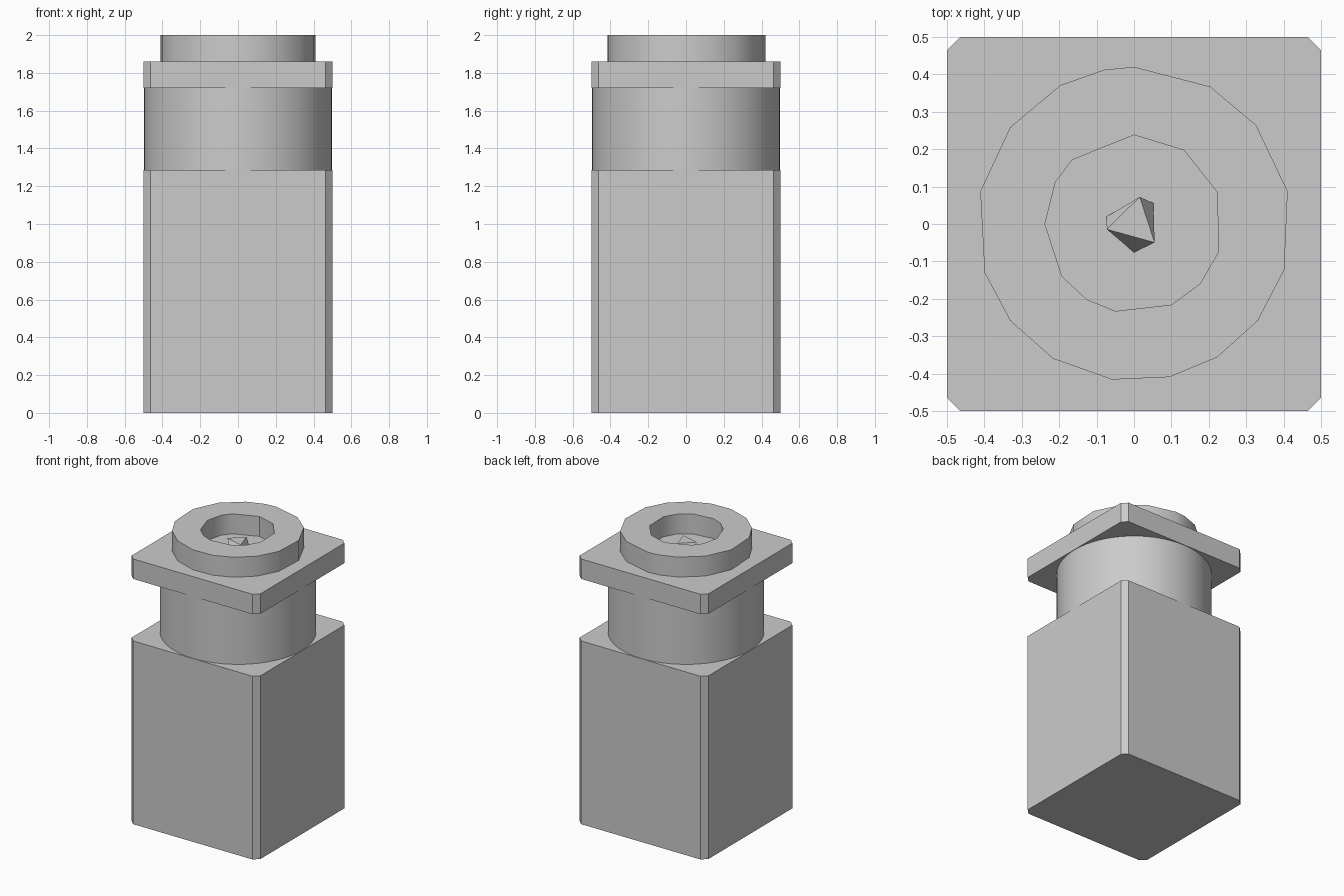
import bpy, bmesh, math
from math import radians

# Remove the default cube
cube = bpy.data.objects.get("Cube")
if cube:
    bpy.data.objects.remove(cube, do_unlink=True)

GREY = (0.6, 0.6, 0.6, 1.0)
grey = bpy.data.materials.new("plain grey")
grey.use_nodes = True
grey.diffuse_color = GREY
grey.node_tree.nodes["Principled BSDF"].inputs["Base Color"].default_value = GREY

BODY_TOP, NECK_TOP, PLATE_TOP, RIM_TOP = 1.285, 1.72, 1.86, 2.0


def finish(bm, name, smooth=False):
    bmesh.ops.recalc_face_normals(bm, faces=bm.faces[:])
    mesh = bpy.data.meshes.new(name)
    bm.to_mesh(mesh)
    bm.free()
    mesh.materials.append(grey)
    obj = bpy.data.objects.new(name, mesh)
    bpy.context.collection.objects.link(obj)
    if smooth:
        bpy.ops.object.select_all(action='DESELECT')
        obj.select_set(True)
        bpy.context.view_layer.objects.active = obj
        bpy.ops.object.shade_smooth_by_angle(angle=radians(35))
    return obj


def chamfered_block(name, z0, z1, half=0.5, cut=0.036):
    """Square prism with its four upright edges cut off."""
    bm = bmesh.new()
    bmesh.ops.create_cube(bm, size=1)
    for v in bm.verts:
        v.co = (v.co.x * 2 * half, v.co.y * 2 * half, z1 if v.co.z > 0 else z0)
    upright = [e for e in bm.edges if abs(e.verts[0].co.z - e.verts[1].co.z) > 0.01]
    bmesh.ops.bevel(bm, geom=upright, offset=cut, segments=1, affect='EDGES')
    return finish(bm, name)


def outline(bm, angles, radius, z):
    """Closed loop of edges around the axis at the given angles."""
    vs = [bm.verts.new((radius * math.cos(radians(a)), radius * math.sin(radians(a)), z))
          for a in angles]
    return [bm.edges.new((vs[i], vs[(i + 1) % len(vs)])) for i in range(len(vs))]


# Tall body and the upper plate
chamfered_block("body", 0, BODY_TOP)
chamfered_block("plate", NECK_TOP, PLATE_TOP)

# Smooth round neck between them
bm = bmesh.new()
bmesh.ops.create_cone(bm, cap_ends=True, segments=64, radius1=0.497, radius2=0.497,
                      depth=NECK_TOP - BODY_TOP)
bmesh.ops.translate(bm, verts=bm.verts[:], vec=(0, 0, (BODY_TOP + NECK_TOP) / 2))
finish(bm, "neck", smooth=True)

# Irregular many-sided rim with an open well
outer_angles = [90, 61, 39, 12, -17, -38, -58, -77, -98, -121, -142, -162, 168, 142, 118, 101]
well_angles = [90, 56, 21, -18, -42, -65, -102, -122, -144, 180, 152, 134]
bm = bmesh.new()
edges = outline(bm, outer_angles, 0.42, PLATE_TOP) + outline(bm, well_angles, 0.238, PLATE_TOP)
bmesh.ops.triangle_fill(bm, edges=edges, use_beauty=True)
lifted = bmesh.ops.extrude_face_region(bm, geom=bm.faces[:], use_keep_orig=True)
bmesh.ops.translate(bm, vec=(0, 0, RIM_TOP - PLATE_TOP),
                    verts=[g for g in lifted["geom"] if isinstance(g, bmesh.types.BMVert)])
finish(bm, "rim", smooth=True)

# Small twisted three-sided stud at the bottom of the well
bm = bmesh.new()
base = outline(bm, [165, 47, -90], 0.076, PLATE_TOP)
top = outline(bm, [191, 78, -42], 0.074, PLATE_TOP + 0.065)
bmesh.ops.convex_hull(bm, input=bm.verts[:])
finish(bm, "stud")
